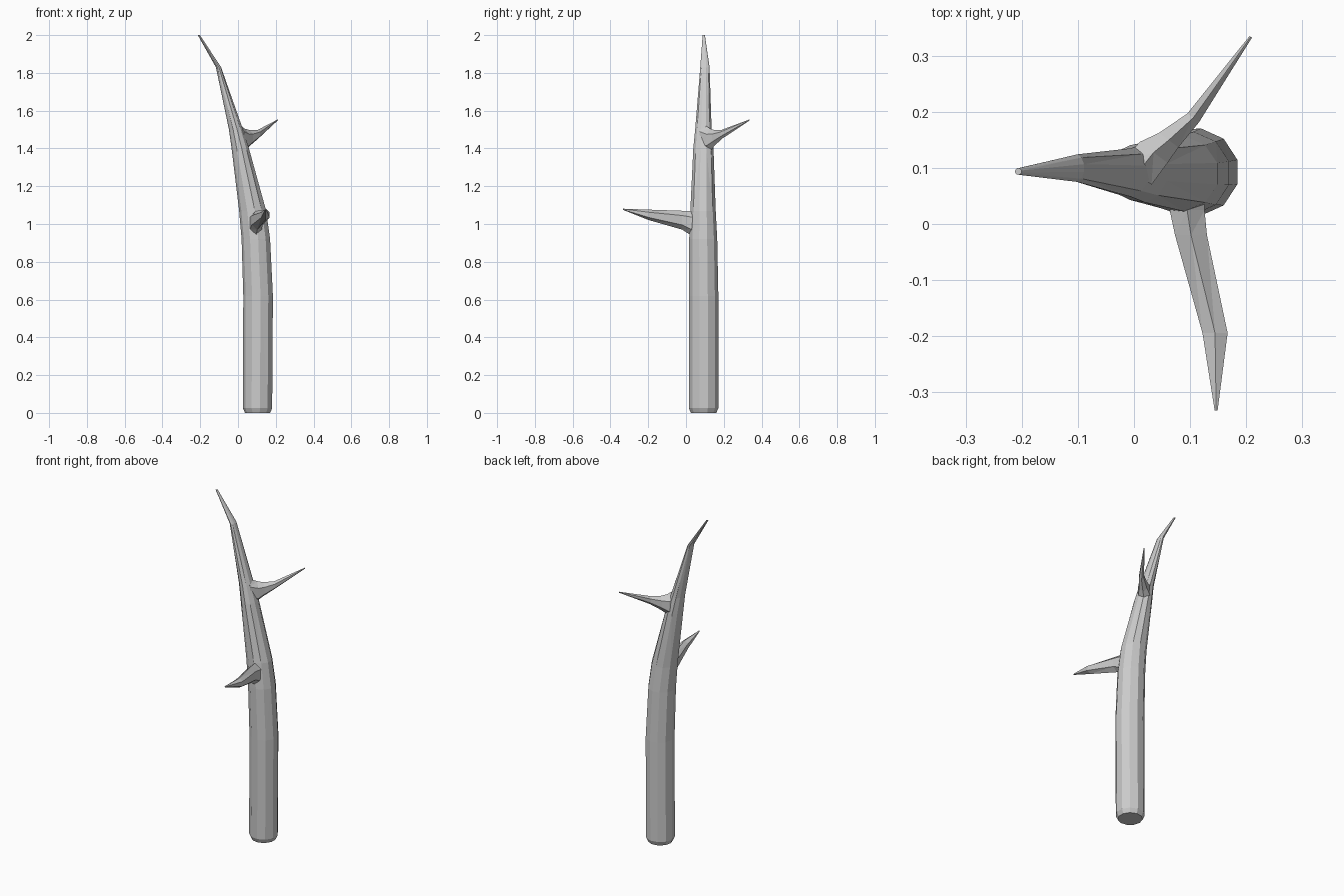
import bpy, bmesh, math
from mathutils import Vector

if "Cube" in bpy.data.objects:
    bpy.data.objects.remove(bpy.data.objects["Cube"])


def loft(name, rings, sides, u, v, twist=0.0):
    """Skin elliptical rings (x, y, z, ru, rv) lying in the plane of u and v."""
    bm = bmesh.new()
    loops = []
    for i, (x, y, z, ru, rv) in enumerate(rings):
        loop = []
        for k in range(sides):
            a = 2 * math.pi * (k + 0.5) / sides + twist * i
            loop.append(bm.verts.new(Vector((x, y, z)) + u * ru * math.cos(a) + v * rv * math.sin(a)))
        loops.append(loop)
    for a, b in zip(loops, loops[1:]):
        for k in range(sides):
            n = (k + 1) % sides
            bm.faces.new((a[k], a[n], b[n], b[k]))
    bm.faces.new(loops[0])
    bm.faces.new(loops[-1])
    bmesh.ops.triangulate(bm, faces=[f for f in bm.faces if len(f.verts) == 4])
    bmesh.ops.recalc_face_normals(bm, faces=bm.faces)
    mesh = bpy.data.meshes.new(name)
    bm.to_mesh(mesh)
    bm.free()
    obj = bpy.data.objects.new(name, mesh)
    bpy.context.collection.objects.link(obj)
    return obj


X, Y, Z = Vector((1, 0, 0)), Vector((0, 1, 0)), Vector((0, 0, 1))

# Trunk: upright log that leans left and tapers to a bent tip
trunk = loft("trunk", [
    (0.105, 0.093, 0.00, 0.068, 0.068),
    (0.105, 0.093, 0.025, 0.079, 0.079),
    (0.108, 0.093, 0.62, 0.080, 0.079),
    (0.096, 0.091, 0.92, 0.077, 0.075),
    (0.079, 0.090, 1.07, 0.073, 0.068),
    (0.013, 0.092, 1.40, 0.047, 0.054),
    (-0.010, 0.092, 1.50, 0.038, 0.044),
    (-0.103, 0.100, 1.83, 0.014, 0.025),
    (-0.207, 0.094, 2.00, 0.006, 0.006),
], 11, X, Y)

# Lower branch: thorn-like stub pointing to the front
lower = loft("lower_branch", [
    (0.092, 0.070, 1.00, 0.040, 0.070),
    (0.095, 0.025, 1.005, 0.036, 0.064),
    (0.102, -0.02, 1.02, 0.033, 0.050),
    (0.145, -0.195, 1.048, 0.026, 0.028),
    (0.147, -0.334, 1.078, 0.003, 0.003),
], 6, X, Z)

# Upper branch: thin spike pointing to the back right, flared at its root
side = Vector((0.8, -0.6, 0))
upper = loft("upper_branch", [
    (0.005, 0.090, 1.45, 0.038, 0.080),
    (0.035, 0.128, 1.445, 0.036, 0.060),
    (0.062, 0.150, 1.455, 0.025, 0.042),
    (0.106, 0.190, 1.475, 0.015, 0.024),
    (0.209, 0.335, 1.55, 0.003, 0.003),
], 6, side, Z)

# Merge the branches into the trunk
for branch in (lower, upper):
    mod = trunk.modifiers.new("merge", 'BOOLEAN')
    mod.operation = 'UNION'
    mod.solver = 'EXACT'
    mod.object = branch
    bpy.context.view_layer.objects.active = trunk
    bpy.ops.object.modifier_apply(modifier=mod.name)
    bpy.data.objects.remove(branch)
trunk.name = "branching_trunk"
